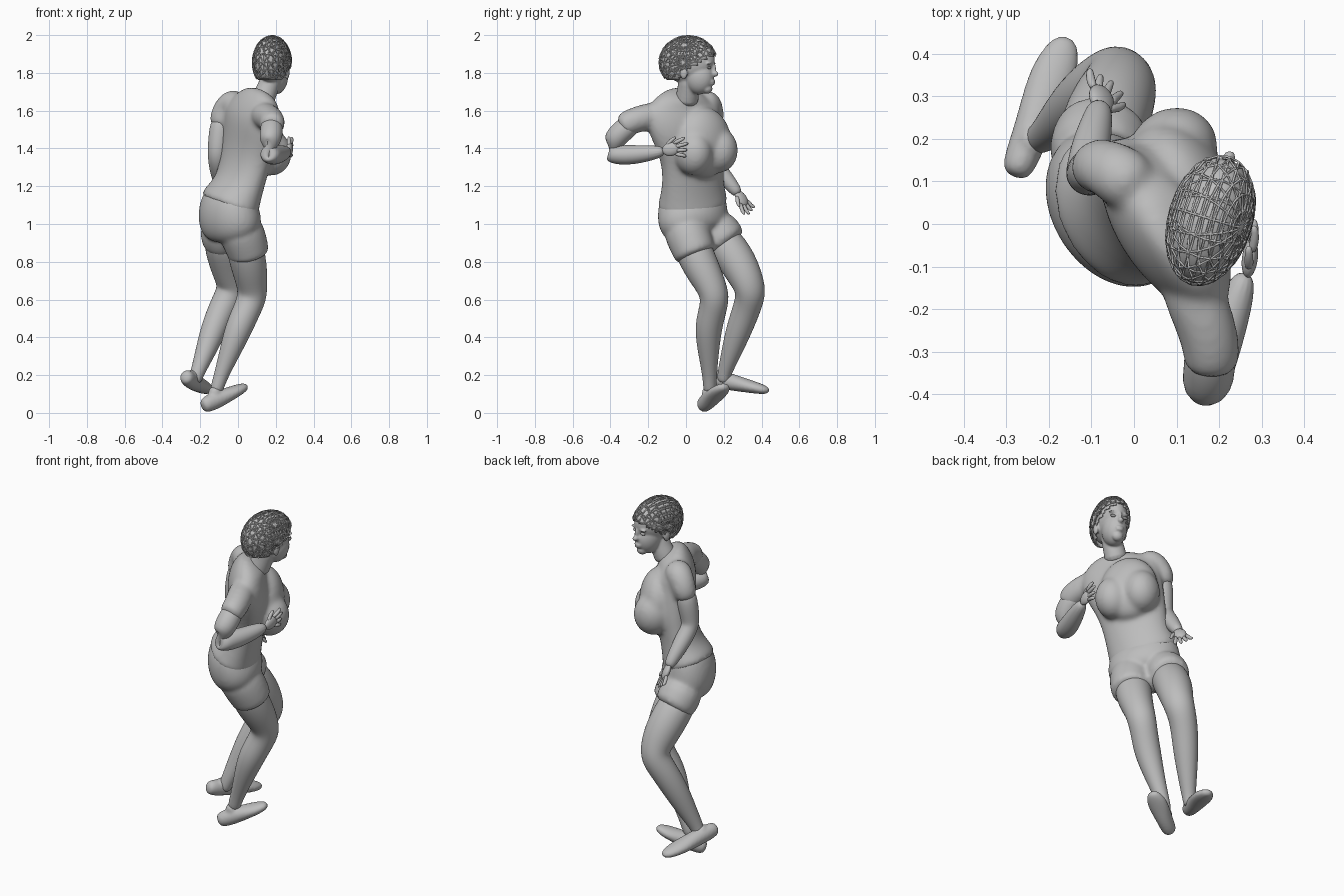
import bpy, bmesh
from math import radians, cos, sin, pi
from mathutils import Vector, Matrix

cube = bpy.data.objects.get("Cube")
if cube:
    bpy.data.objects.remove(cube, do_unlink=True)

GREY = bpy.data.materials.new("plain grey")
GREY.use_nodes = True
GREY.diffuse_color = (.51, .51, .51, 1)
GREY.node_tree.nodes["Principled BSDF"].inputs["Base Color"].default_value = GREY.diffuse_color

# Body directions
TURN = Matrix.Rotation(radians(33), 3, 'Z')
FRONT, LEFT, UP = TURN @ Vector((1, 0, 0)), TURN @ Vector((0, 1, 0)), Vector((0, 0, 1))


def loft(bm, points, ref, sides=14):
    """Closed tube through (x, y, z, width, depth) rings."""
    centres = [Vector(p[:3]) for p in points]
    rings = []
    for i, p in enumerate(points):
        t = centres[min(i + 1, len(points) - 1)] - centres[max(i - 1, 0)]
        t.normalize()
        u = (ref - t * ref.dot(t)).normalized()
        v = t.cross(u)
        w, d = p[3], p[-1]
        angles = [2 * pi * k / sides for k in range(sides)]
        rings.append([bm.verts.new(centres[i] + u * w * cos(a) + v * d * sin(a)) for a in angles])
    for a, b in zip(rings, rings[1:]):
        for k in range(sides):
            n = (k + 1) % sides
            bm.faces.new((a[k], a[n], b[n], b[k]))
    bm.faces.new(rings[0])
    bm.faces.new(rings[-1])


def ball(bm, frame, loc, radii, spin=Matrix(), segments=20):
    m = frame @ Matrix.Translation(loc) @ Matrix.Diagonal((*radii, 1)) @ spin
    bmesh.ops.create_uvsphere(bm, u_segments=segments, v_segments=segments // 2 + 2,
                              radius=1, matrix=m)


def finish(name, bm, levels=2, voxel=0, smooth=4):
    bmesh.ops.recalc_face_normals(bm, faces=bm.faces)
    mesh = bpy.data.meshes.new(name)
    bm.to_mesh(mesh)
    bm.free()
    for face in mesh.polygons:
        face.use_smooth = True
    mesh.materials.append(GREY)
    obj = bpy.data.objects.new(name, mesh)
    bpy.context.collection.objects.link(obj)
    if levels:
        sub = obj.modifiers.new("round", 'SUBSURF')
        sub.levels = sub.render_levels = levels
    if voxel:
        blend = obj.modifiers.new("blend", 'REMESH')
        blend.mode = 'VOXEL'
        blend.voxel_size = voxel
        blend.use_smooth_shade = True
        soft = obj.modifiers.new("soften", 'SMOOTH')
        soft.factor, soft.iterations = 0.5, smooth
    return obj


# Shirt: torso, bust and short sleeves blended together
bm = bmesh.new()
loft(bm, [(-.052, .035, 1.08, .208, .156), (-.038, .035, 1.12, .202, .148),
          (.01, .035, 1.21, .18, .11), (.045, .04, 1.36, .195, .11),
          (.075, .005, 1.5, .222, .122), (.08, -.025, 1.59, .235, .114),
          (.09, -.02, 1.655, .19, .09), (.12, .0, 1.7, .088, .078)], LEFT)
body = Matrix.Translation((.06, .04, 0)) @ TURN.to_4x4()
ball(bm, body, (.075, .015, 1.43), (.108, .165, .19))
for side, height in ((-1, 1.375), (1, 1.39)):
    ball(bm, body, (.1, side * .08 + .015, height), (.11, .1, .12))
loft(bm, [(.11, -.1, 1.585, .075), (.165, -.22, 1.565, .074), (.185, -.3, 1.54, .07),
          (.18, -.35, 1.51, .067)], UP)
loft(bm, [(.02, .07, 1.64, .076), (-.045, .125, 1.645, .075), (-.08, .14, 1.59, .068),
          (-.098, .13, 1.5, .065)], FRONT)
finish("shirt", bm, voxel=.011, smooth=14)

# Shorts: hips rising under the shirt, and two wide legs
bm = bmesh.new()
loft(bm, [(-.01, .035, 1.19, .17, .1), (-.04, .035, 1.125, .195, .142),
          (-.048, .035, 1.06, .207, .156), (-.038, .04, .98, .207, .152),
          (-.02, .06, .92, .15, .11)], LEFT)
loft(bm, [(-.01, -.02, 1.02, .12), (.03, .015, .93, .125), (.055, .045, .85, .114),
          (.06, .055, .825, .11)], FRONT)
loft(bm, [(-.095, .13, 1.02, .118), (-.08, .19, .93, .12), (-.065, .235, .88, .115)], FRONT)
finish("shorts", bm, voxel=.011, smooth=8)

# Bare legs
legs = {
    "right_leg": [(.01, -.01, .98, .1), (.055, .065, .8, .103), (.075, .13, .68, .084),
                  (.075, .155, .61, .08), (.045, .14, .54, .075), (.0, .115, .44, .075),
                  (-.055, .12, .29, .052), (-.1, .127, .17, .036), (-.12, .125, .1, .036)],
    "left_leg": [(-.1, .14, .98, .1), (-.06, .265, .82, .107), (-.03, .325, .7, .09),
                 (-.035, .345, .635, .083), (-.08, .325, .56, .076), (-.13, .28, .44, .072),
                 (-.185, .23, .29, .05), (-.22, .2, .2, .036), (-.23, .2, .16, .036)]}
for name, path in legs.items():
    bm = bmesh.new()
    loft(bm, path, FRONT)
    finish(name, bm)


# Shoes: a long low form with an ankle collar
def shoe(name, heel, toe, ankle):
    heel, toe, ankle = Vector(heel), Vector(toe), Vector(ankle)
    along = toe - heel
    side = UP.cross(along).normalized()
    bm = bmesh.new()
    sizes = [(-.13, .03, .032), (0, .042, .046), (.3, .045, .048), (.65, .058, .037),
             (.9, .052, .03), (1.1, .025, .018)]
    loft(bm, [(*(heel + along * f), w, h) for f, w, h in sizes], side)
    loft(bm, [(*ankle, .04), (*(heel + along * .18), .038)], side)
    finish(name, bm, voxel=.008)


shoe("right_shoe", (-.165, .095, .045), (.03, .2, .135), (-.115, .125, .145))
shoe("left_shoe", (-.268, .145, .185), (-.165, .415, .122), (-.225, .2, .225))

# Bare arms
arms = {
    "right_arm": (UP, [(.175, -.26, 1.55, .058), (.18, -.345, 1.49, .064), (.165, -.4, 1.42, .06),
                       (.155, -.415, 1.375, .054), (.18, -.34, 1.362, .058),
                       (.23, -.21, 1.372, .046), (.265, -.11, 1.387, .028)]),
    "left_arm": (FRONT, [(-.085, .13, 1.57, .055), (-.1, .125, 1.47, .059), (-.11, .115, 1.38, .052),
                         (-.11, .13, 1.335, .05), (-.1, .19, 1.265, .047),
                         (-.085, .25, 1.195, .036), (-.08, .28, 1.155, .027)])}
for name, (ref, path) in arms.items():
    bm = bmesh.new()
    loft(bm, path, ref)
    finish(name, bm)


# Hands: flat palm, four spread fingers and a thumb
def hand(name, wrist, point, normal, thumb):
    d = Vector(point).normalized()
    n = Vector(normal)
    n = (n - d * n.dot(d)).normalized()
    s = n.cross(d) * thumb
    frame = Matrix.Translation(wrist) @ Matrix((d, s, n)).transposed().to_4x4()
    bm = bmesh.new()
    ball(bm, frame, (.035, 0, 0), (.05, .038, .019), segments=12)

    def finger(*steps):
        radii = (.0125, .0115, .008)
        loft(bm, [(*(frame @ Vector(p)), r) for p, r in zip(steps, radii)], n, 8)

    for i in range(4):
        y = (1.5 - i) * .018
        reach = .135 - .012 * abs(i - 1)
        finger((.05, y, 0), (.095, y * 1.5, -.006), (reach, y * 1.9, .004))
    finger((.01, .015, 0), (.045, .05, .005), (.075, .06, .01))
    finish(name, bm, levels=1)


hand("right_hand", (.268, -.115, 1.39), (.12, .95, .15), (-.9, -.2, 0), -1)
hand("left_hand", (-.08, .275, 1.165), (.1, .5, -.8), (.66, .57, .5), -1)

# Head, facing further round than the body
HEAD = Matrix.Translation((.18, .012, 1.855)) @ Matrix.Rotation(radians(73), 4, 'Z')
bm = bmesh.new()
features = [((0, 0, .01), (.148, .086, .125)),           # skull
            ((.06, 0, -.075), (.083, .068, .095)),       # jaw
            ((.105, 0, -.138), (.028, .032, .028)),      # chin
            ((.148, 0, -.06), (.02, .016, .015)),        # nose tip
            ((.138, 0, -.035), (.017, .011, .034)),      # nose bridge
            ((.135, 0, -.1), (.014, .025, .008)),        # upper lip
            ((.133, 0, -.112), (.014, .022, .008))]      # lower lip
for side in (-1, 1):
    features += [((0, side * .083, -.055), (.022, .013, .034)),      # ear
                 ((.128, side * .035, -.006), (.012, .026, .007))]   # brow
for loc, radii in features:
    ball(bm, HEAD, loc, radii)
loft(bm, [(.12, .0, 1.63, .07), (.145, .01, 1.69, .06), (.17, .015, 1.75, .058),
          (.18, .015, 1.8, .055)], LEFT)
finish("head_and_neck", bm, levels=1, voxel=.006, smooth=3)

# Eyes
for side, label in ((-1, "right"), (1, "left")):
    bm = bmesh.new()
    ball(bm, HEAD, (.126, side * .034, -.028), (.01, .017, .007), segments=12)
    finish(label + "_eye", bm, levels=0)


# Hair, trimmed along a slanting hairline
def trim(bm):
    back = HEAD.inverted()
    low = []
    for v in bm.verts:
        p = back @ v.co
        if p.z < -.095 + max(0, p.x + .03) * .72:
            low.append(v)
    bmesh.ops.delete(bm, geom=low, context='VERTS')


bm = bmesh.new()
ball(bm, HEAD, (0, 0, 0), (.156, .093, .139), segments=48)
trim(bm)
cap = finish("hair_cap", bm, levels=0)
shell = cap.modifiers.new("thickness", 'SOLIDIFY')
shell.thickness = .008

# Crossing strands over the cap
bm = bmesh.new()
for turn in (90, 50):
    ball(bm, HEAD, (0, 0, 0), (.16, .097, .143), Matrix.Rotation(radians(turn), 4, 'X'), 20)
trim(bm)
strands = finish("hair_strands", bm, levels=0)
wire = strands.modifiers.new("strands", 'WIREFRAME')
wire.thickness = .006
